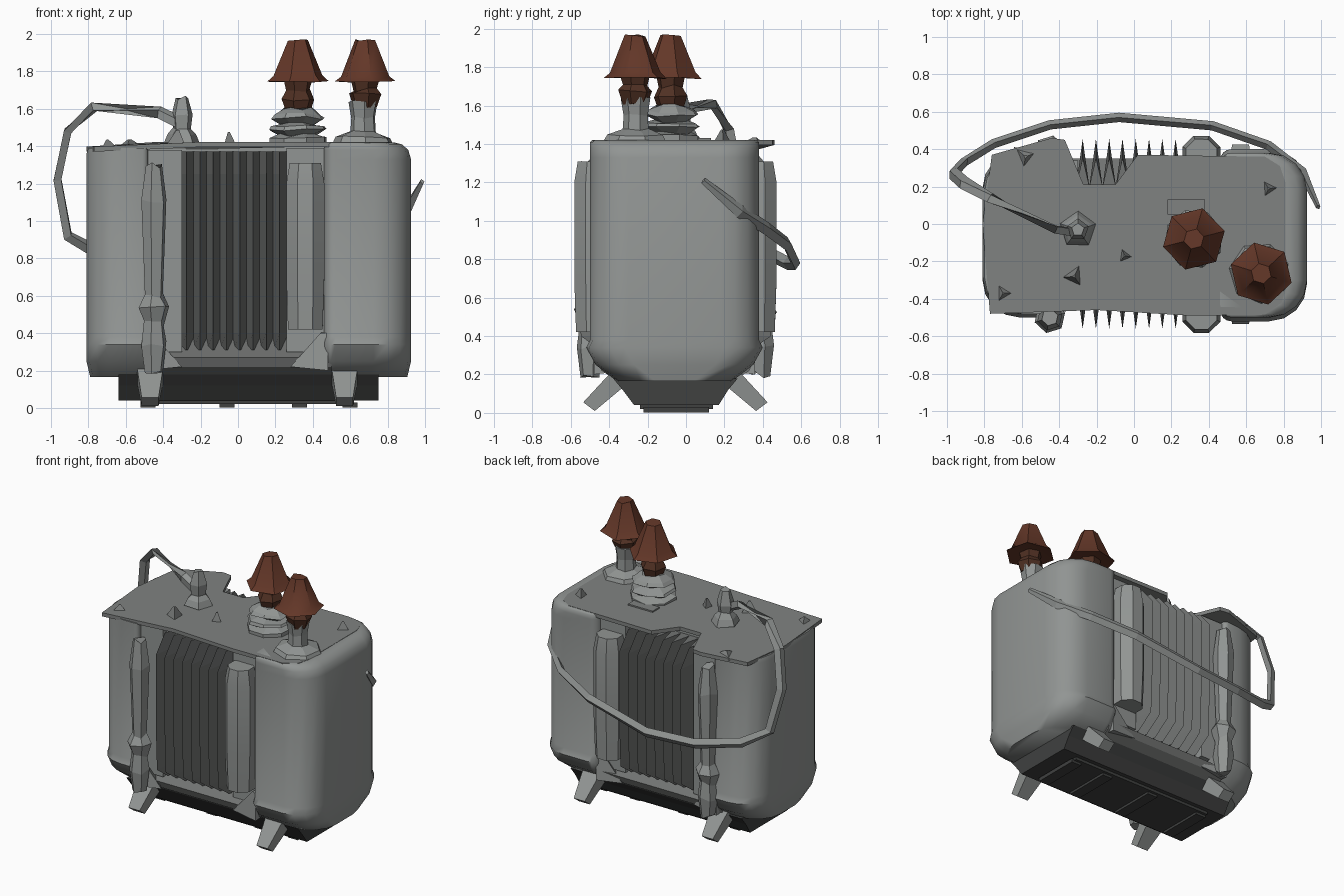
import bpy, bmesh, math, random
from mathutils import Vector

if "Cube" in bpy.data.objects:
    bpy.data.objects.remove(bpy.data.objects["Cube"])

random.seed(4)


def material(name, rgb):
    m = bpy.data.materials.new(name)
    m.diffuse_color = (*rgb, 1)
    m.use_nodes = True
    m.node_tree.nodes["Principled BSDF"].inputs["Base Color"].default_value = m.diffuse_color
    return m


GREY = material("weathered grey", (0.285, 0.30, 0.293))
LID = material("lid grey", (0.215, 0.225, 0.22))
FIN = material("dark fin grey", (0.165, 0.172, 0.168))
DARK = material("underside black grey", (0.05, 0.052, 0.051))
RUST = material("rust brown", (0.125, 0.038, 0.021))
NECK = material("dark rust brown", (0.08, 0.03, 0.017))


def finish(name, bm, mat, smooth=None):
    bmesh.ops.recalc_face_normals(bm, faces=bm.faces)
    me = bpy.data.meshes.new(name)
    bm.to_mesh(me)
    bm.free()
    me.materials.append(mat)
    ob = bpy.data.objects.new(name, me)
    bpy.context.collection.objects.link(ob)
    if smooth:
        bpy.ops.object.select_all(action='DESELECT')
        ob.select_set(True)
        bpy.context.view_layer.objects.active = ob
        bpy.ops.object.shade_smooth_by_angle(angle=math.radians(smooth))
    return ob


def loft(name, rings, mat, smooth=None):
    """Skin closed rings of equal length, with end caps."""
    bm = bmesh.new()
    rows = [[bm.verts.new(p) for p in r] for r in rings]
    n = len(rows[0])
    for a, b in zip(rows, rows[1:]):
        for i in range(n):
            j = (i + 1) % n
            bm.faces.new((a[i], a[j], b[j], b[i]))
    bm.faces.new(rows[0])
    bm.faces.new(rows[-1])
    return finish(name, bm, mat, smooth)


def rounded(x0, x1, y0, y1, rl, rr, steps=4):
    """Rounded rectangle; rl and rr are the left and right corner radii."""
    pts = []
    corners = ((x1, y1, -1, -1, rr), (x0, y1, 1, -1, rl),
               (x0, y0, 1, 1, rl), (x1, y0, -1, 1, rr))
    for k, (cx, cy, sx, sy, r) in enumerate(corners):
        for s in range(steps + 1):
            a = math.pi / 2 * (k + s / steps)
            pts.append((cx + sx * r + r * math.cos(a), cy + sy * r + r * math.sin(a)))
    return pts


def block(name, x0, x1, y0, y1, rl, rr, levels, mat=GREY, smooth=35):
    """levels: (z, x inset left, x inset right, y inset)"""
    rings = []
    for z, il, ir, iy in levels:
        rings.append([(x, y, z) for x, y in
                      rounded(x0 + il, x1 - ir, y0 + iy, y1 - iy, rl, rr)])
    return loft(name, rings, mat, smooth)


def box(name, x0, x1, y0, y1, z0, z1, mat=GREY):
    return loft(name, [[(x0, y0, z), (x1, y0, z), (x1, y1, z), (x0, y1, z)]
                       for z in (z0, z1)], mat)


def turned(name, x, y, profile, sides, mat, jitter=0.0, turn=0.3, smooth=None):
    """profile: (radius, z)"""
    rings = []
    for r, z in profile:
        rings.append([(x + r * math.cos(turn + 2 * math.pi * i / sides),
                       y + r * math.sin(turn + 2 * math.pi * i / sides),
                       z + random.uniform(-jitter, jitter)) for i in range(sides)])
    return loft(name, rings, mat, smooth)


# Tank: two rounded end blocks with chamfered undersides
block("left_tank_end", -0.81, -0.48, -0.48, 0.37, 0.2, 0.03,
      [(0.165, 0.02, 0, 0.14), (0.25, 0, 0, 0.03), (0.34, 0, 0, -0.02), (0.38, 0, 0, 0),
       (1.36, 0, 0, 0), (1.39, 0.01, 0, 0.0)])
block("right_tank_end", 0.46, 0.925, -0.5, 0.38, 0.06, 0.2,
      [(0.165, 0, 0.02, 0.14), (0.25, 0, 0, 0.03), (0.34, 0, 0, -0.02), (0.38, 0, 0, 0),
       (1.33, 0, 0, 0), (1.38, 0, 0.015, 0), (1.41, 0, 0.05, 0), (1.42, 0, 0.09, 0.01)],
      smooth=50)

# Tank middle: core and side wings beside the fins
box("tank_core", -0.5, 0.5, -0.3, 0.19, 0.17, 1.4)
box("left_wing", -0.5, -0.3, -0.44, 0.34, 0.3, 1.38)
box("right_wing", 0.26, 0.5, -0.43, 0.33, 0.3, 1.39)

# Sloping shelf beneath the fins
shelf = [(-0.35, 0.16), (-0.44, 0.22), (-0.46, 0.27), (-0.3, 0.38),
         (0.2, 0.38), (0.35, 0.27), (0.33, 0.22), (0.24, 0.16)]
loft("lower_shelf", [[(x, y, z) for y, z in shelf] for x in (-0.5, 0.5)], FIN)

# Faceted gussets joining the shelf to the end blocks
for x, s in ((-0.5, 1), (0.48, -1)):
    for y, d in ((-0.46, 1), (0.34, -1)):
        loft("shelf_gusset",
             [[(x, y - d * 0.02, 0.2), (x + s * 0.2, y, 0.22), (x, y + d * 0.15, 0.22)],
              [(x, y - d * 0.02, 0.4), (x + s * 0.04, y, 0.4), (x, y + d * 0.15, 0.42)]], GREY)

# Cooling fins: a zigzag wall front and back
FINS, FX0, PITCH = 8, -0.31, 0.071
for name, root, tip in (("front_fins", -0.31, -0.56), ("back_fins", 0.2, 0.455)):
    rings = []
    for z, k in ((0.31, 0.45), (0.4, 0.95), (0.7, 1), (1.25, 1), (1.37, 0.6)):
        ring = []
        for i in range(2 * FINS + 1):
            y = root + (tip - root) * k if i % 2 else root
            ring.append((FX0 + i * PITCH / 2, y, z))
        inner = root - 0.1 * (1 if tip > root else -1)
        ring += [(FX0 + FINS * PITCH, inner, z), (FX0, inner, z)]
        rings.append(ring)
    loft(name, rings, FIN)

# Lid sheet with a notch over the back fins
lid = [(-0.77, -0.48), (-0.2, -0.46), (0.3, -0.49), (0.7, -0.485), (0.79, -0.42),
       (0.81, -0.35), (0.81, 0.22), (0.78, 0.31), (0.7, 0.36), (0.02, 0.37), (-0.1, 0.21),
       (-0.27, 0.21), (-0.37, 0.45), (-0.44, 0.46), (-0.76, 0.37), (-0.81, 0)]
loft("lid", [[(x, y, z - (0.025 if x < -0.6 else 0)) for x, y in lid]
             for z in (1.395, 1.422)], LID)
box("lid_plate", 0.18, 0.38, 0.05, 0.13, 1.41, 1.432, LID)

# Upright pipes in front and back
for y in (-0.5, 0.39):
    turned("left_pipe", -0.45, y,
           [(0.05, 0.2), (0.07, 0.34), (0.055, 0.45), (0.085, 0.53), (0.05, 0.6),
            (0.06, 0.85), (0.07, 1.1), (0.045, 1.3)], 6, GREY, 0.02)
    turned("right_pipe", 0.36, y + (0.02 if y < 0 else -0.02),
           [(0.1, 0.42), (0.11, 0.7), (0.11, 1.2), (0.09, 1.31)], 8, GREY, 0.0, 0.39, 40)

# Base pan, skid and splayed feet
base = [(-0.38, 0.18), (-0.33, 0.12), (-0.27, 0.04), (0.17, 0.04), (0.22, 0.12), (0.27, 0.18)]
loft("base_pan", [[(x, y, z) for y, z in base] for x in (-0.64, 0.75)], DARK)
box("skid", -0.52, 0.62, -0.24, 0.14, 0.02, 0.05, DARK)
for x in (-0.48, -0.06, 0.33, 0.6):
    box("skid_pad", x - 0.04, x + 0.04, -0.22, 0.12, 0.003, 0.03, DARK)
for x in (-0.47, 0.57):
    for s in (-1, 1):
        rings = []
        for yo, z, w, h in ((0.24, 0.19, 0.075, 0.06), (0.42, 0.025, 0.045, 0.03)):
            y = -0.055 + s * yo
            rings.append([(x - w, y, z - h / 2), (x + w, y, z - h / 2),
                          (x + w, y + s * 0.06, z + h), (x - w, y + s * 0.06, z + h)])
        loft("foot", rings, GREY)

# Ribbed insulator and plain insulator
turned("ribbed_insulator", 0.32, -0.08,
       [(0.16, 1.41), (0.16, 1.44), (0.1, 1.46), (0.16, 1.485), (0.15, 1.505), (0.09, 1.52),
        (0.15, 1.55), (0.13, 1.57), (0.08, 1.6)], 8, GREY, 0.01)
turned("plain_insulator", 0.67, -0.26,
       [(0.17, 1.41), (0.15, 1.45), (0.07, 1.475), (0.065, 1.55), (0.08, 1.64)], 7, GREY, 0.008)

# Rusty necks and caps
for x, y, z0, turn in ((0.32, -0.08, 1.58, 0.25), (0.68, -0.265, 1.61, 0.75)):
    turned("rusty_neck", x, y, [(0.065, z0), (0.09, z0 + 0.07), (0.065, 1.70), (0.08, 1.76)],
           6, NECK, 0.01, turn)
    turned("rusty_cap", x, y, [(0.1, 1.75), (0.17, 1.742), (0.135, 1.775), (0.055, 1.965)],
           6, RUST, 0.006, turn, 40)

# Cable fitting on the lid
turned("cable_fitting", -0.3, -0.03,
       [(0.1, 1.41), (0.08, 1.46), (0.05, 1.5), (0.06, 1.56), (0.035, 1.66)], 5, GREY, 0.012)

# Loose cable sweeping round the back
path = [(-0.28, -0.05, 1.51), (-0.42, -0.03, 1.58), (-0.77, 0.14, 1.61), (-0.91, 0.22, 1.48),
        (-0.965, 0.27, 1.22), (-0.91, 0.33, 0.92), (-0.75, 0.43, 0.83), (-0.45, 0.53, 0.78),
        (-0.08, 0.57, 0.78), (0.42, 0.525, 0.88), (0.72, 0.42, 0.96), (0.9, 0.28, 1.05),
        (0.985, 0.09, 1.21)]
path = [Vector(p) for p in path]
rings = []
for i, p in enumerate(path):
    d = (path[min(i + 1, len(path) - 1)] - path[max(i - 1, 0)]).normalized()
    out = Vector((p.x * 0.8, p.y + 0.3, 0)).normalized()
    u = d.cross(out).normalized()
    v = u.cross(d)
    w = 0.5 if i == len(path) - 1 else 1
    rings.append([p + u * 0.036 * a * w + v * 0.025 * b * w
                  for a, b in ((1, 0), (0, 1), (-1, 0), (0, -1))])
loft("cable", rings, GREY)

# Small lugs on the lid
for x, y, r, h in ((-0.32, -0.28, 0.07, 0.07), (-0.05, -0.17, 0.045, 0.06), (0.72, 0.19, 0.06, 0.06),
                   (-0.7, -0.37, 0.05, 0.02), (-0.58, 0.36, 0.08, 0.02)):
    turned("lid_lug", x, y, [(r, 1.395), (r * 0.15, 1.415 + h)], 3, LID, 0, x * 3)
